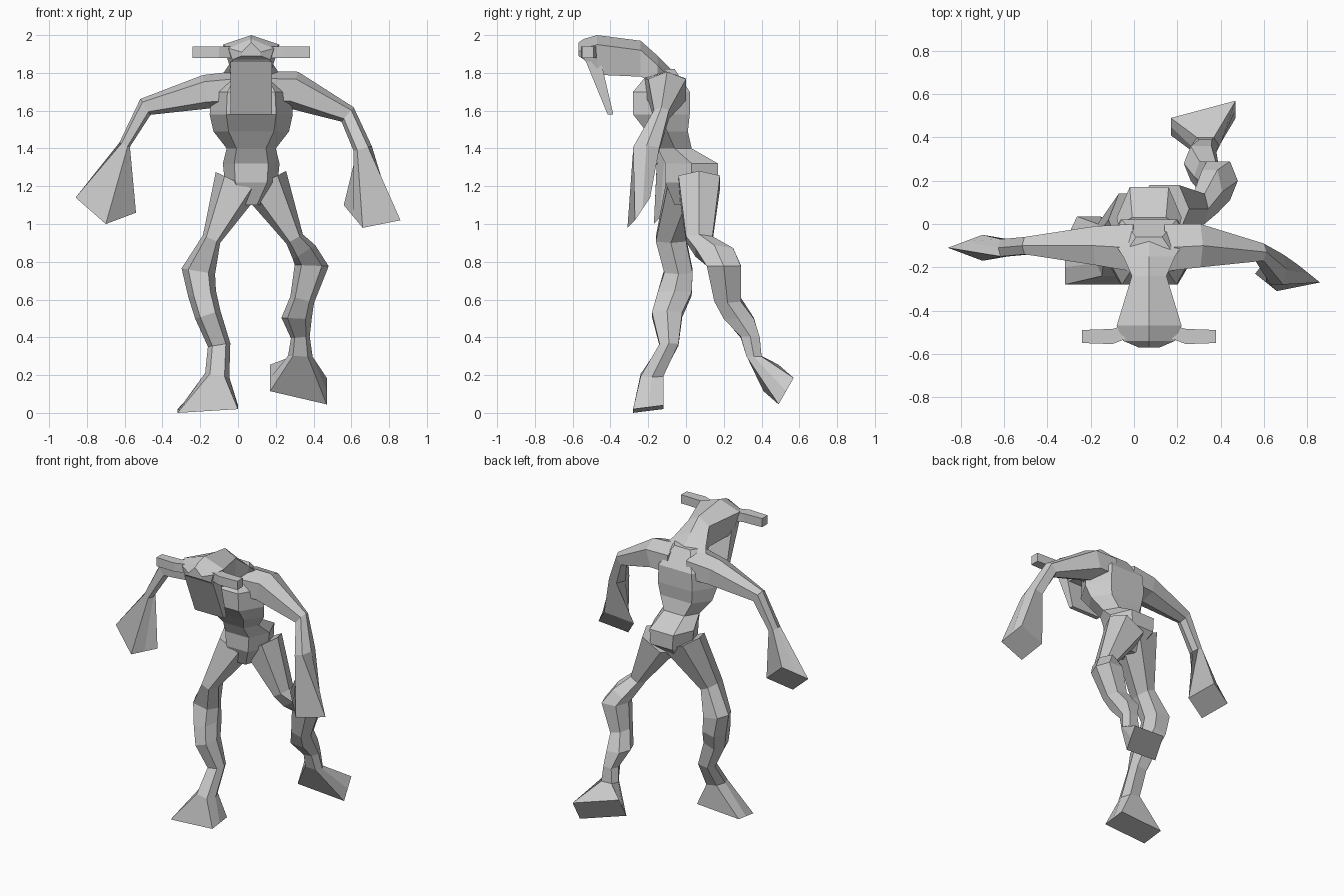
import bpy, bmesh
from mathutils import Vector

cube = bpy.data.objects.get("Cube")
if cube:
    bpy.data.objects.remove(cube, do_unlink=True)

GREY = (.6, .6, .6, 1)
clay = bpy.data.materials.new("plain grey")
clay.diffuse_color = GREY
clay.use_nodes = True
clay.node_tree.nodes["Principled BSDF"].inputs["Base Color"].default_value = GREY

MID = .07  # centre line of the body, which leans to its left


def loft(name, rings):
    """Skin a list of equal-sized rings and cap both ends."""
    bm = bmesh.new()
    loops = [[bm.verts.new(point) for point in ring] for ring in rings]
    for low, high in zip(loops, loops[1:]):
        for i in range(len(low)):
            bm.faces.new((low[i - 1], low[i], high[i], high[i - 1]))
    bm.faces.new(loops[0])
    bm.faces.new(loops[-1])
    bmesh.ops.recalc_face_normals(bm, faces=bm.faces)
    mesh = bpy.data.meshes.new(name)
    bm.to_mesh(mesh)
    bm.free()
    mesh.materials.append(clay)
    obj = bpy.data.objects.new(name, mesh)
    bpy.context.collection.objects.link(obj)


def section(centre, across, depth, bevel):
    """Six points around a centre; bevel zero makes a plain box section."""
    half = .5 - bevel
    return [centre + across * u + depth * v for u, v in (
        (-.5, 0), (-half, -.5), (half, -.5), (.5, 0), (half, .5), (-half, .5))]


def limb(name, joints, tip=None, bevel=.2):
    """Joints are x, y, z, width, depth; width turns with the path seen from the front.
    A tip is a free end section: its centre, across vector and depth vector."""
    centres = [Vector(joint[:3]) for joint in joints]
    path = centres + [Vector(tip[0])] if tip else centres
    rings = []
    for i, (centre, joint) in enumerate(zip(centres, joints)):
        way = path[min(i + 1, len(path) - 1)] - path[max(i - 1, 0)]
        across = Vector((-way.z, 0, way.x)).normalized()
        width, depth = joint[3:]
        rings.append(section(centre, across * width, Vector((0, depth, 0)), bevel))
    if tip:
        rings.append(section(*map(Vector, tip), bevel=0))
    loft(name, rings)


# Chest, narrow waist, wide hips and crotch in one skin
limb("torso", [
    (MID, -.12, 1.82, .2, .12),
    (MID, -.13, 1.7, .42, .3),
    (MID, -.13, 1.58, .44, .3),
    (MID, -.1, 1.49, .4, .22),
    (MID, -.06, 1.4, .26, .18),
    (MID, .03, 1.32, .3, .28),
    (MID, .03, 1.22, .28, .28),
    (MID, 0, 1.1, .1, .12)])

# Forward leg: hip, thigh, knee, shin, ankle, flared foot
limb("right_leg", [
    (0, .02, 1.22, .26, .24),
    (-.14, -.08, .92, .1, .16),
    (-.21, -.04, .75, .18, .15),
    (-.19, -.06, .63, .15, .18),
    (-.16, -.1, .52, .14, .16),
    (-.1, -.09, .36, .12, .1),
    (-.11, -.18, .2, .13, .12)],
    tip=((-.16, -.2, .02), (.32, 0, .02), (0, .16, .02)))

# Trailing leg, with a raised heel
limb("left_leg", [
    (.14, .07, 1.22, .26, .22),
    (.3, .07, .92, .1, .14),
    (.35, .15, .85, .14, .2),
    (.39, .2, .78, .18, .18),
    (.34, .22, .6, .13, .14),
    (.31, .28, .5, .16, .16),
    (.33, .34, .4, .1, .1),
    (.33, .36, .3, .13, .08)],
    tip=((.32, .49, .15), (.3, .08, -.07), (0, .08, .14)))

# Arms: inner shoulder, shoulder, elbow, wrist, broad flared hand
limb("right_arm", [
    (0, -.11, 1.71, .2, .22),
    (-.17, -.1, 1.7, .18, .18),
    (-.49, -.1, 1.62, .1, .08),
    (-.6, -.11, 1.42, .06, .08)],
    tip=((-.7, -.11, 1.1), (.16, -.06, -.14), (.16, .06, .06)))
limb("left_arm", [
    (.14, -.11, 1.71, .2, .22),
    (.29, -.1, 1.71, .2, .2),
    (.58, -.13, 1.58, .1, .08),
    (.66, -.21, 1.4, .1, .14)],
    tip=((.71, -.25, 1.06), (.2, .04, .04), (-.1, .08, .12)))


def head_ring(y, peak, low, wide):
    """Ridged five-sided section of the head, facing along y."""
    narrow, side = min(wide, .1), peak - .05
    return [Vector((MID + x, y, z)) for x, z in (
        (0, peak), (wide, side), (narrow, low), (-narrow, low), (-wide, side))]


# Neck running forward into the broad head
loft("head", [head_ring(*row) for row in (
    (-.06, 1.8, 1.7, .18),
    (-.15, 1.89, 1.74, .12),
    (-.24, 1.97, 1.78, .08),
    (-.47, 2, 1.79, .15),
    (-.54, 1.98, 1.87, .12),
    (-.57, 1.96, 1.89, .05))])

# Flat snout hanging down and back
limb("snout", [
    (MID, -.49, 1.86, .22, .08),
    (MID, -.4, 1.58, .22, .03)], bevel=0)

# Square-ended side horns
for side, label in ((1, "left"), (-1, "right")):
    limb(label + "_horn", [
        (MID + side * .08, -.49, 1.91, .06, .06),
        (MID + side * .17, -.52, 1.91, .06, .07),
        (MID + side * .31, -.52, 1.91, .06, .06)], bevel=0)
